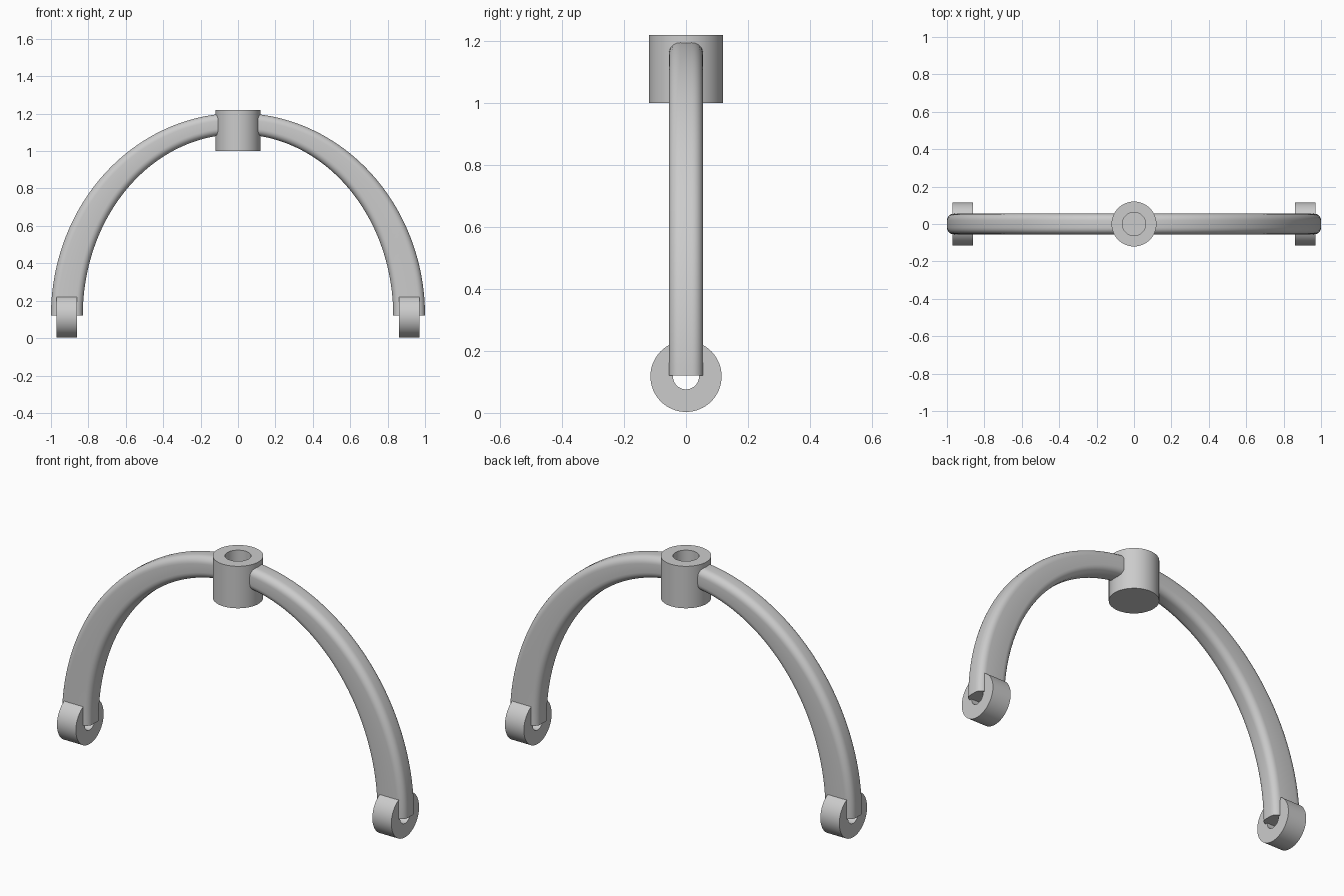
import bpy, bmesh
from math import sin, cos, pi, acos
from mathutils import Matrix, Vector

if "Cube" in bpy.data.objects:
    bpy.data.objects.remove(bpy.data.objects["Cube"])


def finish(name, bm, mirror=False):
    bmesh.ops.remove_doubles(bm, verts=bm.verts, dist=1e-5)
    bmesh.ops.recalc_face_normals(bm, faces=bm.faces)
    mesh = bpy.data.meshes.new(name)
    bm.to_mesh(mesh)
    bm.free()
    ob = bpy.data.objects.new(name, mesh)
    bpy.context.collection.objects.link(ob)
    bpy.ops.object.select_all(action='DESELECT')
    bpy.context.view_layer.objects.active = ob
    ob.select_set(True)
    bpy.ops.object.shade_smooth_by_angle(angle=0.6)
    if mirror:
        ob.modifiers.new("Mirror", 'MIRROR').use_axis[0] = True
    return ob


def lathe(profile, matrix=Matrix(), steps=64):
    """Spin (radius, height) points round z, then place the result."""
    bm = bmesh.new()
    verts = [bm.verts.new((r, 0, z)) for r, z in profile]
    edges = [bm.edges.new(p) for p in zip(verts, verts[1:])]
    bmesh.ops.spin(bm, geom=verts + edges, cent=(0, 0, 0), axis=(0, 0, 1),
                   angle=2 * pi, steps=steps, use_merge=True)
    bmesh.ops.transform(bm, matrix=matrix, verts=bm.verts)
    return bm


# Central hub with a blind bore open at the top
finish("hub", lathe([(0, 1.0), (0.12, 1.0), (0.12, 1.22), (0.062, 1.22),
                     (0.062, 1.08), (0, 1.08)]))

# Ring at the foot of each leg, axis along x
R, B = 0.115, 0.042
place = Matrix.Translation((0.86, 0, 0.118)) @ Matrix.Rotation(pi / 2, 4, 'Y')
finish("foot_ring", lathe([(B, 0), (R, 0), (R, 0.11), (B, 0.11), (B, 0)], place),
       mirror=True)

# Arched leg: rounded section between an outer and an inner ellipse
HALF, CORNER, BASE, STEPS, ARC = 0.055, 0.036, 0.12, 48, 6
bm = bmesh.new()
rings = []
end = acos(0.088)
for i in range(STEPS + 1):
    t = end * i / STEPS
    outer = Vector((cos(t), 0, BASE + 1.083 * sin(t)))
    inner = Vector((0.83 * cos(t), 0, BASE + 0.97 * sin(t)))
    mid, half = (outer + inner) / 2, (outer - inner).length / 2
    across = (outer - inner).normalized()
    ring = []
    for k, (su, sv) in enumerate([(1, 1), (-1, 1), (-1, -1), (1, -1)]):
        for j in range(ARC + 1):
            a = pi / 2 * (k + j / ARC)
            u = su * (half - CORNER) + CORNER * cos(a)
            v = sv * (HALF - CORNER) + CORNER * sin(a)
            ring.append(bm.verts.new(mid + across * u + Vector((0, v, 0))))
    rings.append(ring)
for a, b in zip(rings, rings[1:]):
    for j in range(len(a)):
        n = (j + 1) % len(a)
        bm.faces.new((a[j], a[n], b[n], b[j]))
bm.faces.new(rings[0])
bm.faces.new(rings[-1])
finish("arched_leg", bm, mirror=True)
